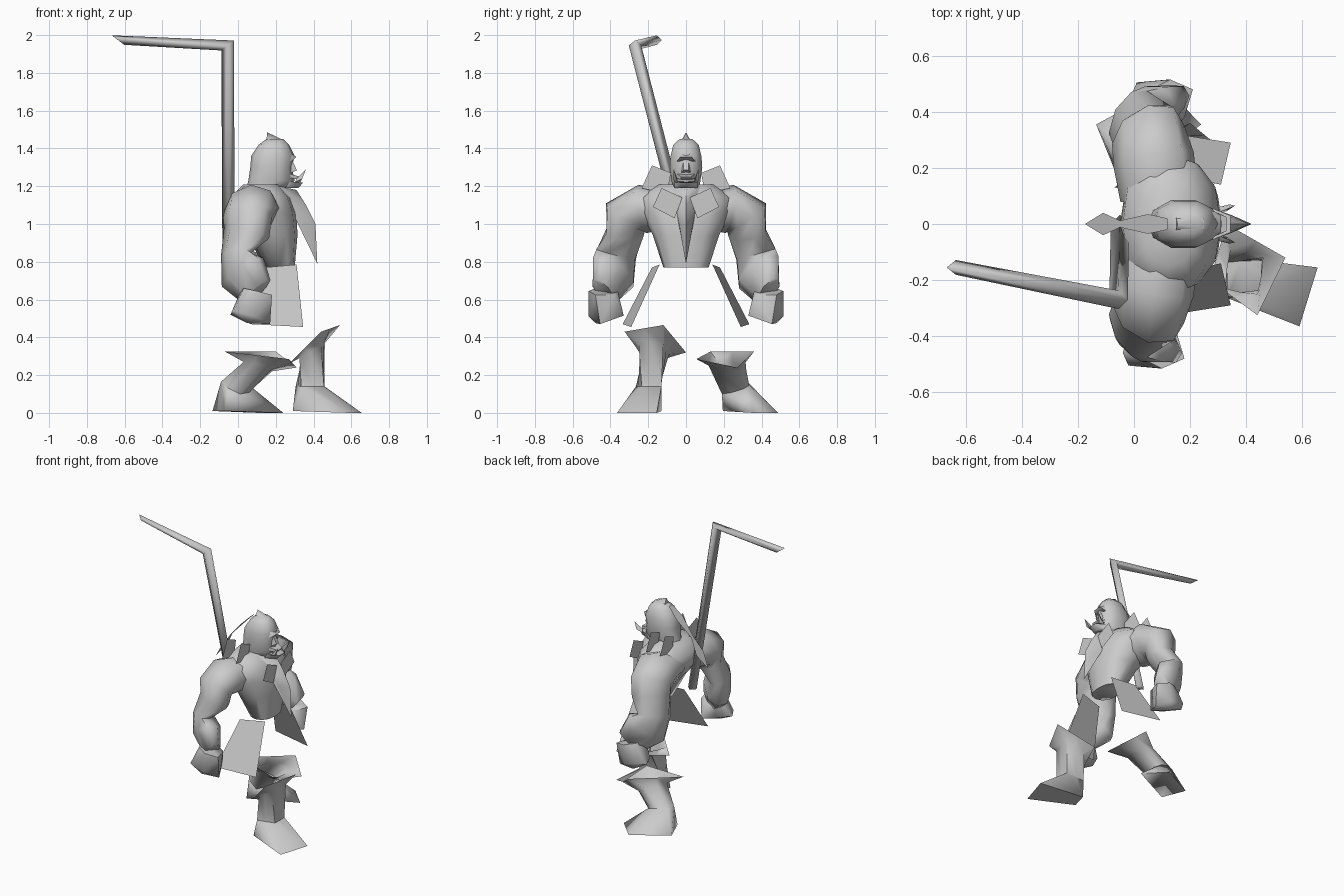
import bpy, bmesh, math
from mathutils import Vector

cube = bpy.data.objects.get("Cube")
if cube:
    bpy.data.objects.remove(cube, do_unlink=True)

# One plain grey for everything
grey = bpy.data.materials.new("stone grey")
grey.use_nodes = True
colour = (0.6, 0.6, 0.6, 1)
grey.diffuse_color = colour
grey.node_tree.nodes["Principled BSDF"].inputs["Base Color"].default_value = colour


def finish(name, bm, angle=60):
    """Turn a bmesh into a shaded object."""
    bmesh.ops.recalc_face_normals(bm, faces=bm.faces)
    mesh = bpy.data.meshes.new(name)
    bm.to_mesh(mesh)
    bm.free()
    mesh.materials.append(grey)
    obj = bpy.data.objects.new(name, mesh)
    bpy.context.collection.objects.link(obj)
    bpy.ops.object.select_all(action='DESELECT')
    obj.select_set(True)
    bpy.context.view_layer.objects.active = obj
    bpy.ops.object.shade_smooth_by_angle(angle=math.radians(angle))
    return obj


def skin(name, rings, caps=True, angle=75):
    """Bridge rings that have equal point counts."""
    bm = bmesh.new()
    rows = [[bm.verts.new(p) for p in ring] for ring in rings]
    count = len(rows[0])
    for low, high in zip(rows, rows[1:]):
        for i in range(count):
            j = (i + 1) % count
            bm.faces.new((low[i], low[j], high[j], high[i]))
    if caps:
        bm.faces.new(rows[0][::-1])
        bm.faces.new(rows[-1])
    return finish(name, bm, angle)


def limb(name, path, lean, sides=8):
    """Loft rings along a path of (centre, x radius, cross radius), slanting more toward the end."""
    centres = [Vector(p[0]) for p in path]
    rings = []
    for i, (_, wide, deep) in enumerate(path):
        last = min(i + 1, len(path) - 1)
        along = (centres[last] - centres[max(i - 1, 0)]).normalized()
        u = Vector((1, 0, 0))
        u = (u - along * u.dot(along)).normalized()
        v = along.cross(u)
        slant = lean * i / len(path)
        turns = [math.tau * k / sides for k in range(sides)]
        rings.append([centres[i] + u * wide * math.cos(a) + v * deep * math.sin(a - slant)
                      for a in turns])
    return skin(name, rings)


def full(value):
    """Push a sine or cosine outward for a boxier ring."""
    return math.copysign(abs(value) ** 0.85, value)


def stack(name, levels, sides=10):
    """Loft level rings of (height, back x, front x, half width)."""
    rings = []
    for z, back, front, half in levels:
        mid, reach = (back + front) / 2, (front - back) / 2
        turns = [math.tau * k / sides for k in range(sides)]
        rings.append([(mid + reach * full(math.cos(a)), half * full(math.sin(a)), z) for a in turns])
    return skin(name, rings)


def hull(name, points, angle=70):
    bm = bmesh.new()
    for p in points:
        bm.verts.new(p)
    bmesh.ops.convex_hull(bm, input=bm.verts)
    return finish(name, bm, angle)


def sheet(name, points):
    bm = bmesh.new()
    bm.faces.new([bm.verts.new(p) for p in points])
    return finish(name, bm)


def both(points):
    """Points together with their mirror images across the body."""
    return [(x, y * s, z) for x, y, z in points for s in (1, -1)]


# Torso, hunched from hips to neck
stack("torso", [
    (0.77, 0.14, 0.30, 0.12),
    (0.94, 0.05, 0.315, 0.175),
    (1.06, -0.05, 0.31, 0.24),
    (1.14, -0.04, 0.28, 0.25),
    (1.21, 0.03, 0.22, 0.15),
], 12)

# Head with brow, nose, lips and topknot
stack("head", [
    (1.17, 0.04, 0.24, 0.07),
    (1.23, 0.055, 0.30, 0.08),
    (1.30, 0.065, 0.285, 0.09),
    (1.36, 0.07, 0.30, 0.085),
    (1.42, 0.11, 0.27, 0.07),
    (1.45, 0.15, 0.24, 0.035),
])
hull("brow", both([(0.24, 0.075, 1.35), (0.31, 0.03, 1.355), (0.28, 0.05, 1.33), (0.27, 0.045, 1.38)]))
hull("nose", both([(0.28, 0.012, 1.35), (0.28, 0.025, 1.27), (0.312, 0.013, 1.285)]))
hull("upper_lip", both([(0.25, 0.06, 1.25), (0.33, 0.025, 1.25), (0.32, 0.03, 1.235), (0.26, 0.055, 1.27)]))
hull("lower_lip", both([(0.25, 0.06, 1.19), (0.345, 0.03, 1.22), (0.32, 0.03, 1.19), (0.27, 0.06, 1.225)]))
hull("topknot", both([(0.15, 0.025, 1.44), (0.25, 0.02, 1.44)]) + [(0.155, 0, 1.485)])

# Beard hanging to a point
hull("beard", both([(0.22, 0.075, 1.2), (0.34, 0.035, 1.0)])
     + [(0.31, 0, 1.18), (0.36, 0, 1.1), (0.41, 0, 1.0), (0.42, 0, 0.79)])

# Flat braid behind the head
braid = [(0.12, 0.02, 1.44), (0.05, 0.035, 1.37), (-0.05, 0.012, 1.26), (-0.11, 0.04, 1.16)]
bm = bmesh.new()
pairs = [[bm.verts.new(p) for p in both([row])] for row in braid]
for a, b in zip(pairs, pairs[1:]):
    bm.faces.new((a[0], a[1], b[1], b[0]))
bm.faces.new((pairs[-1][0], pairs[-1][1], bm.verts.new((-0.175, 0, 1.07))))
finish("braid", bm)

# Parts repeated on each side; the left forearm reaches slightly further forward
for side, s, reach in (("left", 1, 0.03), ("right", -1, 0)):
    limb(side + "_arm", [
        ((0.09, 0.10 * s, 1.07), 0.14, 0.10),
        ((0.07, 0.23 * s, 1.08), 0.145, 0.13),
        ((0.05, 0.32 * s, 1.035), 0.13, 0.13),
        ((0.045, 0.325 * s, 0.95), 0.125, 0.105),
        ((-0.01, 0.37 * s, 0.84), 0.08, 0.115),
        ((0.025 + reach / 2, 0.385 * s, 0.745), 0.125, 0.13),
        ((0.10 + reach, 0.437 * s, 0.64), 0.085, 0.08),
    ], 0.75 * s)
    fist = [(0.02, 0.38, 0.66), (0.03, 0.48, 0.66), (0.10, 0.515, 0.645), (0.18, 0.48, 0.625),
            (0.15, 0.38, 0.625), (0.09, 0.36, 0.64), (-0.04, 0.46, 0.52), (-0.02, 0.39, 0.54),
            (-0.02, 0.505, 0.54), (0.09, 0.515, 0.51), (0.05, 0.48, 0.475), (0.17, 0.455, 0.47),
            (0.11, 0.33, 0.515), (0.03, 0.36, 0.525)]
    hull(side + "_hand", [(x + reach, y * s, z) for x, y, z in fist])
    hull(side + "_tusk", [(0.30, 0.06 * s, 1.22), (0.33, 0.045 * s, 1.22),
                          (0.31, 0.045 * s, 1.24), (0.34, 0.07 * s, 1.24), (0.36, 0.065 * s, 1.29)])
    sheet(side + "_hip_flap", [
        (0.14, 0.18 * s, 0.77), (0.31, 0.14 * s, 0.785),
        (0.345, 0.29 * s, 0.455), (0.06, 0.335 * s, 0.47)])
    # Tilted plates over the chest, shoulder and back
    chest = [(0.13, 1.19), (0.02, 1.14), (0.06, 1.03), (0.175, 1.09)]
    upper = [(0.18, 1.31), (0.08, 1.27), (0.10, 1.16), (0.235, 1.19)]
    for label, x, outline in (("chest", 0.32, chest), ("shoulder", 0.15, upper), ("back", 0.04, upper)):
        sheet(side + "_" + label + "_plate", [(x, y * s, z) for y, z in outline])


def octagon(corners, bulge):
    """Add side midpoints, pushed out from the middle, between four corners."""
    quad = [Vector(c) for c in corners]
    middle = sum(quad, Vector()) / 4
    ring = []
    for p, q in zip(quad, quad[1:] + quad[:1]):
        ring += [p, middle + ((p + q) / 2 - middle) * bulge]
    return ring


def boot(side, bulge, rim, top, ankle, sole, toe):
    """Open shaft with a flared cuff, and a wedge foot."""
    lower = octagon(ankle, bulge)
    skin(side + "_boot_shaft", [lower, octagon(top, bulge), octagon(rim, 1)], caps=False)
    hull(side + "_foot", lower + [Vector(p) for p in sole + toe])


# Right boot steps forward, left boot trails behind
boot("right", 1.05,
     [(0.54, -0.12, 0.465), (0.44, -0.325, 0.43), (0.27, -0.2, 0.26), (0.33, 0, 0.32)],
     [(0.46, -0.12, 0.37), (0.44, -0.25, 0.36), (0.325, -0.23, 0.29), (0.345, -0.09, 0.31)],
     [(0.455, -0.13, 0.14), (0.455, -0.235, 0.14), (0.335, -0.265, 0.14), (0.305, -0.14, 0.14)],
     [(0.32, -0.13, 0.01), (0.29, -0.24, 0.01)],
     [(0.655, -0.155, 0), (0.59, -0.365, 0)])
boot("left", 1.3,
     [(-0.07, 0.13, 0.325), (0.2, 0.36, 0.325), (0.31, 0.27, 0.24), (0.27, 0.055, 0.285)],
     [(0.03, 0.17, 0.27), (0.10, 0.31, 0.26), (0.18, 0.28, 0.22), (0.15, 0.12, 0.25)],
     [(-0.09, 0.26, 0.165), (-0.01, 0.33, 0.16), (0.08, 0.31, 0.13), (0.01, 0.19, 0.10)],
     [(-0.135, 0.355, 0.01), (-0.07, 0.195, 0.01)],
     [(0.24, 0.355, 0), (0.11, 0.487, 0)])

# Bent pole weapon slung across the back
r = 0.033
bend = Vector((-0.055, -0.27, 1.945))
foot = Vector((-0.05, 0, 0.9))
tip = Vector((-0.635, -0.155, 1.975))
fwd, wide, lift = Vector((r, 0, 0)), Vector((0, r, 0)), Vector((0, 0, r * 0.8))
skin("pole", [
    [foot + fwd, foot + wide, foot - fwd, foot - wide],
    [bend + fwd + lift, bend + wide, bend - fwd - lift, bend - wide],
    [tip - fwd + lift * 0.9, tip + wide * 0.8, tip + fwd - lift, tip - wide * 0.8],
], angle=100)
